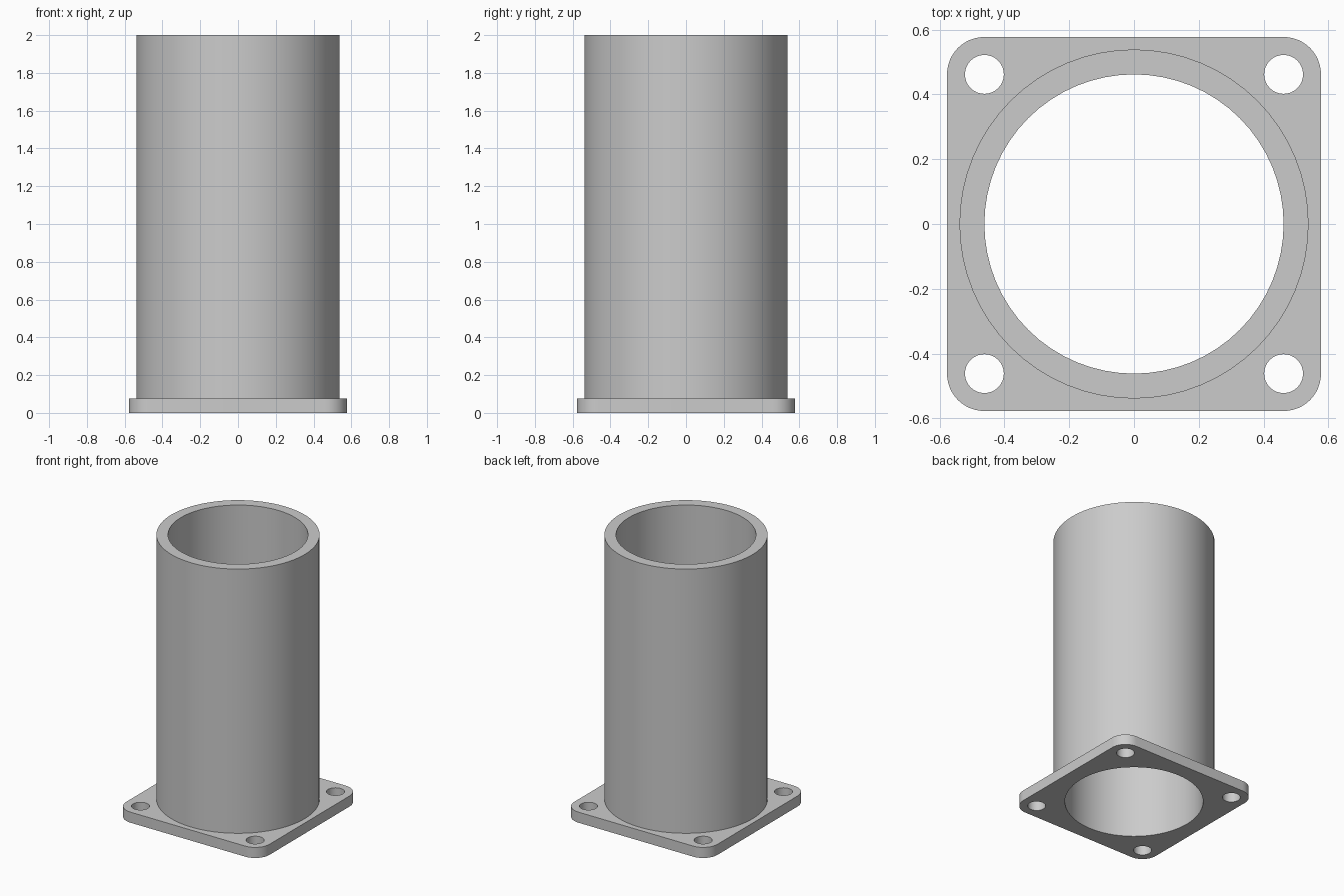
import bpy
import bmesh
from math import radians, sin, cos, pi

U = 1 / 13                       # base unit: plate thickness and tube wall
HEIGHT, OUTER, BORE = 2.0, 7 * U, 6 * U
HALF, CORNER, HOLE = 7.5 * U, 1.5 * U, 0.06
SEGMENTS = 64

cube = bpy.data.objects.get("Cube")
if cube:
    bpy.data.objects.remove(cube, do_unlink=True)

grey = bpy.data.materials.new("light grey")
grey.use_nodes = True
colour = (0.6, 0.6, 0.6, 1)
grey.diffuse_color = colour
grey.node_tree.nodes["Principled BSDF"].inputs["Base Color"].default_value = colour


def make_object(name, bm):
    bmesh.ops.recalc_face_normals(bm, faces=bm.faces)
    mesh = bpy.data.meshes.new(name)
    bm.to_mesh(mesh)
    bm.free()
    mesh.materials.append(grey)
    obj = bpy.data.objects.new(name, mesh)
    bpy.context.collection.objects.link(obj)
    return obj


def arc(cx, cy, radius, start, sweep, steps):
    return [(cx + radius * cos(start + sweep * i / steps),
             cy + radius * sin(start + sweep * i / steps)) for i in range(steps + 1)]


def prism(name, outline, z0, z1):
    bm = bmesh.new()
    face = bm.faces.new([bm.verts.new((x, y, z0)) for x, y in outline])
    top = bmesh.ops.extrude_face_region(bm, geom=[face], use_keep_orig=True)["geom"]
    verts = [v for v in top if isinstance(v, bmesh.types.BMVert)]
    bmesh.ops.translate(bm, verts=verts, vec=(0, 0, z1 - z0))
    return make_object(name, bm)


def smooth(obj):
    bpy.ops.object.select_all(action='DESELECT')
    obj.select_set(True)
    bpy.context.view_layer.objects.active = obj
    bpy.ops.object.shade_smooth_by_angle(angle=radians(30))


# Square mounting flange with rounded corners
outline = []
c = HALF - CORNER
for i, (sx, sy) in enumerate([(1, 1), (-1, 1), (-1, -1), (1, -1)]):
    outline += arc(sx * c, sy * c, CORNER, i * pi / 2, pi / 2, 12)
flange = prism("mounting_flange", outline, 0, U)

# Bore and four bolt holes cut through the flange
holes = [(0, 0, BORE, SEGMENTS)]
holes += [(sx * BORE, sy * BORE, HOLE, 32) for sx in (-1, 1) for sy in (-1, 1)]
bpy.context.view_layer.objects.active = flange
for x, y, radius, steps in holes:
    circle = arc(x, y, radius, 0, 2 * pi, steps)[:-1]
    cutter = prism("hole_cutter", circle, -U, 2 * U)
    cutter.hide_render = True
    cut = flange.modifiers.new("hole", 'BOOLEAN')
    cut.operation, cut.solver, cut.object = 'DIFFERENCE', 'EXACT', cutter
    bpy.ops.object.modifier_apply(modifier=cut.name)
    bpy.data.objects.remove(cutter, do_unlink=True)
smooth(flange)

# Hollow tube standing on the flange, open where the two join
bm = bmesh.new()
rings = [[bm.verts.new((x, y, z)) for x, y in arc(0, 0, r, 0, 2 * pi, SEGMENTS)[:-1]]
         for r, z in ((OUTER, U), (OUTER, HEIGHT), (BORE, HEIGHT), (BORE, U))]
for low, high in zip(rings, rings[1:]):
    for i in range(SEGMENTS):
        j = (i + 1) % SEGMENTS
        bm.faces.new((low[i], low[j], high[j], high[i]))
tube = make_object("tube", bm)
smooth(tube)
